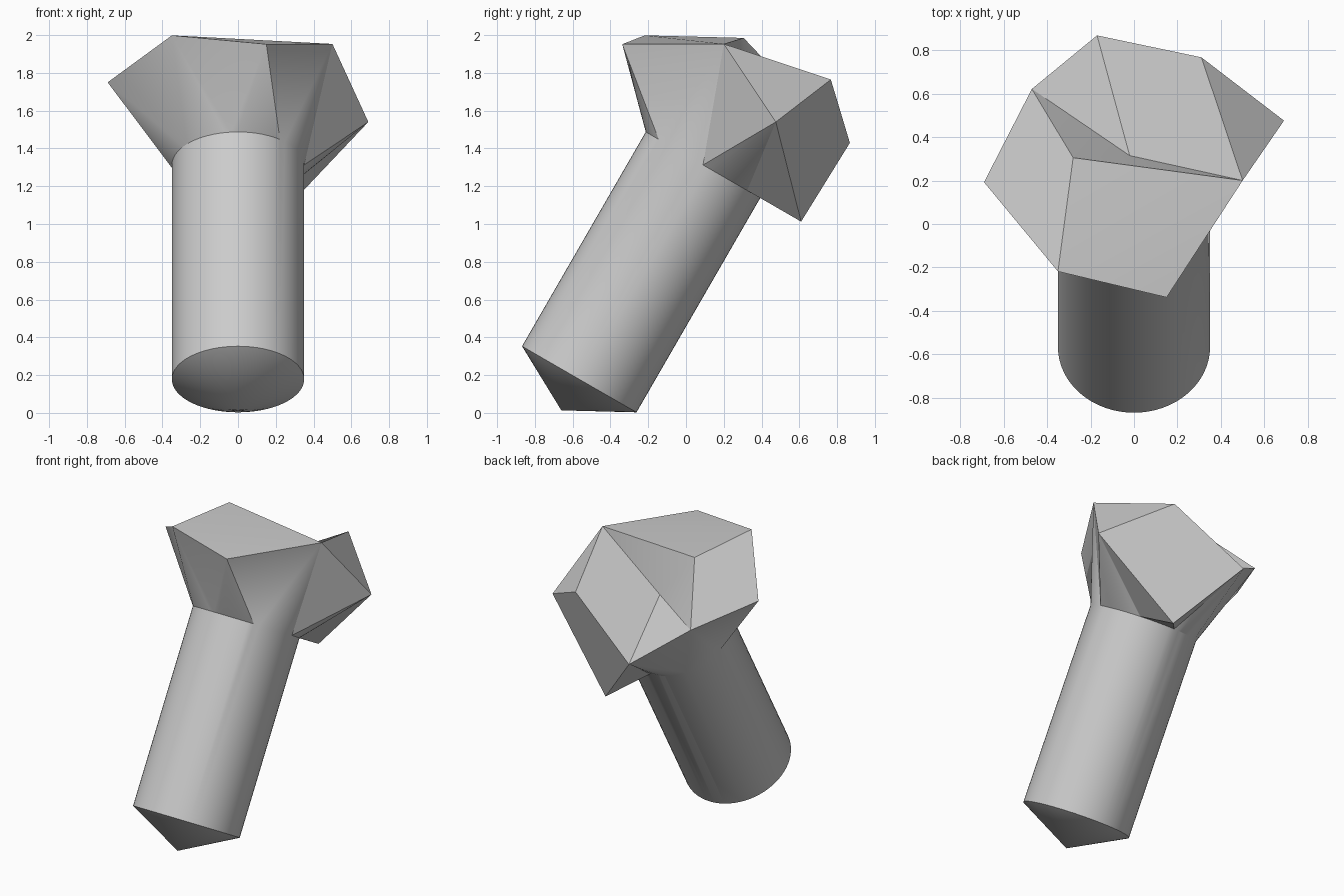
import bpy, bmesh, math
from mathutils import Matrix, Vector

cube = bpy.data.objects.get("Cube")
if cube:
    bpy.data.objects.remove(cube, do_unlink=True)

SEGMENTS, RADIUS, SHAFT_LENGTH, TIP = 64, 0.35, 1.31, -0.19

# Head corners in the post's own frame (z runs along the shaft)
CORNERS = {
    "front": (0.15, -0.69, 1.65),
    "front_right": (0.50, -0.225, 1.92),
    "right": (0.69, 0.22, 1.70),
    "back_low": (0.19, 0.60, 1.31),
    "back": (-0.17, 0.615, 1.80),
    "back_left": (-0.47, 0.29, 1.87),
    "left": (-0.69, -0.13, 1.74),
    "front_left": (-0.35, -0.61, 1.75),
    "ridge": (-0.28, -0.15, 2.0),
    "peak": (0.31, 0.36, 2.04),
    "hollow": (-0.02, 0.02, 1.725),
}
RIM = list(CORNERS)[:8]  # corners in order around the shaft

TOP_FACES = [
    "front front_right front_left",
    "front_left front_right ridge",
    "front_left ridge back_left left",
    "ridge hollow back_left",
    "ridge front_right hollow",
    "hollow back back_left",
    "hollow front_right peak back",
    "front_right right peak",
    "right back_low back peak",
]

bm = bmesh.new()
corner = {name: bm.verts.new(co) for name, co in CORNERS.items()}


def ring(height):
    step = math.tau / SEGMENTS
    return [bm.verts.new((RADIUS * math.cos(i * step), RADIUS * math.sin(i * step), height))
            for i in range(SEGMENTS)]


def nearest_corner(vert):
    """Rim corner whose direction from the shaft is closest to that of vert."""
    direction = vert.co.xy.normalized()
    return max(RIM, key=lambda n: corner[n].co.xy.normalized().dot(direction))


# Shaft with conical tip, and fans joining the shaft to the head corners
bottom, top = ring(0), ring(SHAFT_LENGTH)
tip = bm.verts.new((0, 0, TIP))
for i in range(SEGMENTS):
    j = (i + 1) % SEGMENTS
    bm.faces.new((bottom[i], bottom[j], top[j], top[i]))
    bm.faces.new((tip, bottom[j], bottom[i]))
    a, b = nearest_corner(top[i]), nearest_corner(top[j])
    bm.faces.new((top[i], top[j], corner[a]))
    if a != b:
        bm.faces.new((top[j], corner[b], corner[a]))

# Faceted head
for names in TOP_FACES:
    bm.faces.new([corner[n] for n in names.split()])
bmesh.ops.recalc_face_normals(bm, faces=bm.faces)

# Lean the post backwards and set it on the ground
lean = Matrix.Translation(Vector((0, -0.565, 0.178))) @ Matrix.Rotation(math.radians(-30), 4, "X")
bmesh.ops.transform(bm, matrix=lean, verts=bm.verts)

mesh = bpy.data.meshes.new("leaning_post")
bm.to_mesh(mesh)
bm.free()
post = bpy.data.objects.new("leaning_post", mesh)
bpy.context.collection.objects.link(post)

# Plain grey
grey = bpy.data.materials.new("plain_grey")
grey.use_nodes = True
colour = (0.6, 0.6, 0.6, 1)
grey.diffuse_color = colour
grey.node_tree.nodes["Principled BSDF"].inputs["Base Color"].default_value = colour
mesh.materials.append(grey)

bpy.ops.object.select_all(action="DESELECT")
post.select_set(True)
bpy.context.view_layer.objects.active = post
bpy.ops.object.shade_smooth_by_angle(angle=math.radians(30))
